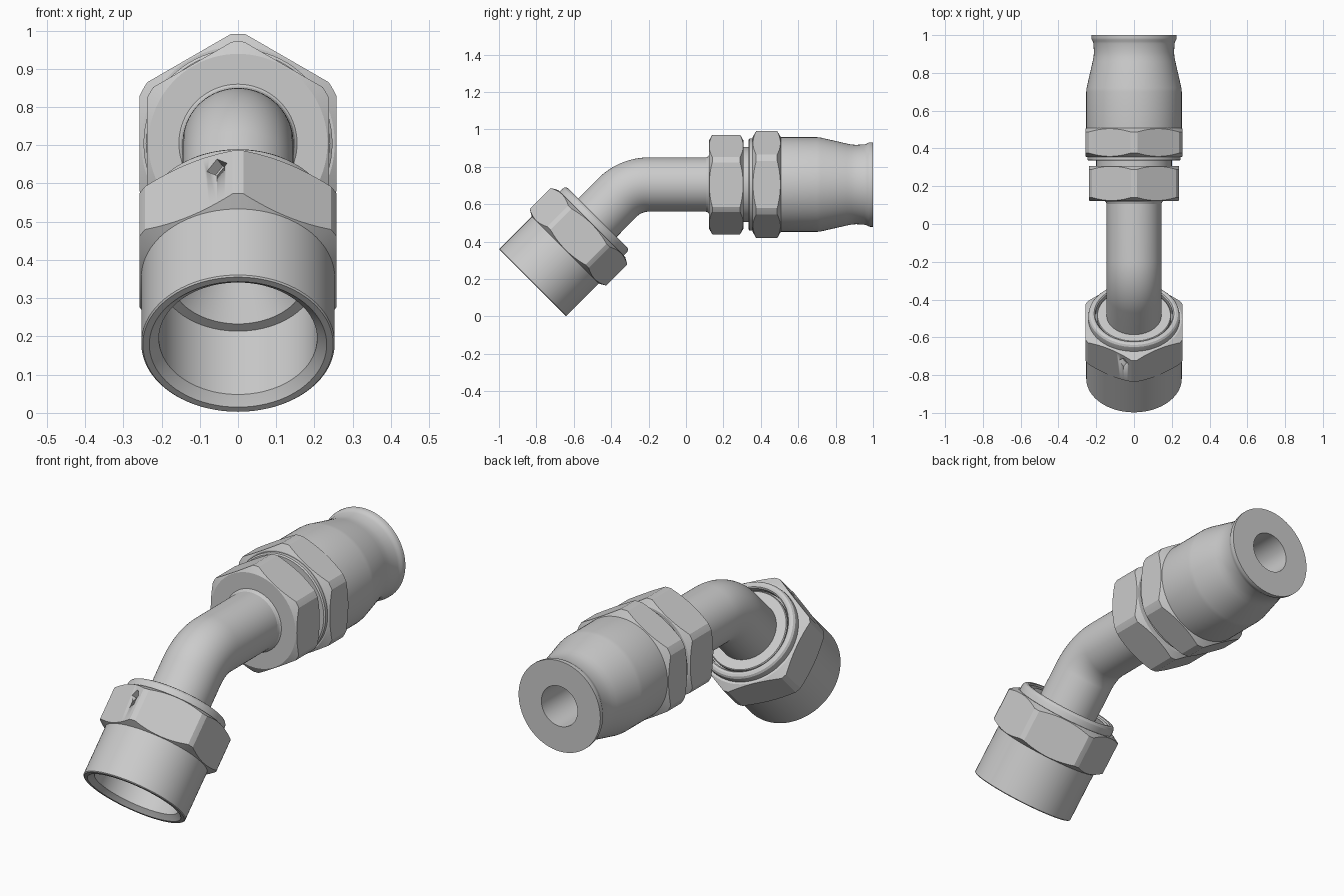
import bpy, bmesh
from math import pi, sin, cos, tan, acos
from mathutils import Matrix, Vector

if "Cube" in bpy.data.objects:
    bpy.data.objects.remove(bpy.data.objects["Cube"])

# Local frames: part axis is local z. Straight hose end and 45 degree swivel end.
STRAIGHT = Matrix.Translation((0, 0, .705)) @ Matrix.Rotation(-pi / 2, 4, 'X')
SWIVEL = Matrix.Translation((0, -.821, .179)) @ Matrix.Rotation(-pi / 4, 4, 'X')
ROUND = [2 * pi * i / 80 for i in range(80)]


def finish(name, bm):
    bmesh.ops.recalc_face_normals(bm, faces=bm.faces)
    me = bpy.data.meshes.new(name)
    bm.to_mesh(me)
    bm.free()
    ob = bpy.data.objects.new(name, me)
    bpy.context.collection.objects.link(ob)
    bpy.ops.object.select_all(action='DESELECT')
    ob.select_set(True)
    bpy.context.view_layer.objects.active = ob
    bpy.ops.object.shade_smooth_by_angle(angle=pi / 9)
    return ob


def skin(name, columns):
    """Skin closed profiles (lists of points) arranged in a closed circle."""
    bm = bmesh.new()
    cols = [[bm.verts.new(p) for p in c] for c in columns]
    n = len(cols[0])
    for i, a in enumerate(cols):
        b = cols[(i + 1) % len(cols)]
        for k in range(n):
            m = (k + 1) % n
            bm.faces.new((a[k], b[k], b[m], a[m]))
    return finish(name, bm)


def revolve(name, frame, profile, angles=ROUND):
    """profile: closed list of (axial, radius), or a function of angle."""
    get = profile if callable(profile) else (lambda t: profile)
    return skin(name, [[frame @ Vector((r * cos(t), r * sin(t), s)) for s, r in get(t)]
                       for t in angles])


def hex_ring(name, frame, s0, s1, flat, corner, bore):
    """Hexagon with trimmed corners and conical end chamfers."""
    half = acos(flat / corner)
    angles = []
    for k in range(6):
        mid = k * pi / 3
        angles += [mid + half * (i / 6 - 1) for i in range(13)]
        gap = pi / 3 - 2 * half
        angles += [mid + half + gap * j / 3 for j in (1, 2)]
    rc = flat - .004

    def profile(t):
        d = (t + pi / 6) % (pi / 3) - pi / 6
        h = min(flat / cos(d), corner)
        c = (h - rc) * .58
        return [(s0, bore), (s0, rc), (s0 + c, h), (s1 - c, h), (s1, rc), (s1, bore)]
    return revolve(name, frame, profile, angles)


# Bent tube: stations of (centre, tilt) swept with outer and inner walls
R, Y0, Z0 = .24, -.198, .705
stations = [(Vector((0, .20, Z0)), 0, .158), (Vector((0, .125, Z0)), 0, .158),
            (Vector((0, .117, Z0)), 0, .149), (Vector((0, .107, Z0)), 0, .145)]
for i in range(17):
    a = pi / 4 * i / 16
    stations.append((Vector((0, Y0 - R * sin(a), Z0 - R + R * cos(a))), a, .145))
stations.append((SWIVEL @ Vector((0, 0, .42)), pi / 4, .145))


def wall(t, radii):
    return [c + Vector((r * cos(t), -r * sin(t) * sin(a), r * sin(t) * cos(a)))
            for (c, a, _), r in zip(stations, radii)]


outer, inner = [s[2] for s in stations], [.1] * len(stations)
skin("bent_tube", [wall(t, outer) + wall(t, inner)[::-1] for t in ROUND])

# Straight end: small hexagon, neck with flange, large hexagon, hose sleeve
hex_ring("tube_hexagon", STRAIGHT, .122, .308, .238, .266, .14)
revolve("neck", STRAIGHT, [(.18, .1), (.18, .2), (.335, .2), (.335, .24), (.34, .247),
                           (.38, .247), (.38, .1)])
hex_ring("sleeve_hexagon", STRAIGHT, .356, .507, .257, .286, .2)
revolve("hose_sleeve", STRAIGHT, [
    (.37, .1), (.37, .24), (.49, .253), (.70, .253), (.72, .251), (.86, .219),
    (.885, .214), (.91, .212), (.955, .215), (.968, .219), (.976, .224), (.985, .226),
    (1, .226), (1, .1)])

# Swivel nut: threaded skirt with flared seat inside
revolve("swivel_skirt", SWIVEL, [
    (.004, .228), (0, .232), (0, .249), (.004, .253), (.27, .253), (.27, .22), (.44, .22),
    (.44, .15), (.44, .1), (.36, .1), (.256, .18), (.256, .207), (.022, .207)])

# Swivel nut hexagon with a retaining wire slot in one flat
nut = hex_ring("swivel_hexagon", SWIVEL, .248, .449, .257, .289, .215)
bm = bmesh.new()
bmesh.ops.create_cube(bm, size=1, matrix=SWIVEL @ Matrix.Rotation(4 * pi / 3, 4, 'Z')
                      @ Matrix.Translation((.257, .085, .39)) @ Matrix.Rotation(pi / 4, 4, 'X')
                      @ Matrix.Diagonal((.06, .043, .043, 1)))
cutter = finish("slot_cutter", bm)
cutter.hide_render = True
mod = nut.modifiers.new("slot", 'BOOLEAN')
mod.operation, mod.object = 'DIFFERENCE', cutter
bpy.context.view_layer.objects.active = nut
bpy.ops.object.modifier_apply(modifier="slot")
bpy.data.objects.remove(cutter)

# Rounded collar and inner washer at the back of the nut
revolve("collar", SWIVEL, [(.43, .205), (.484, .205), (.491, .211), (.493, .222), (.489, .233),
                           (.48, .24), (.468, .242), (.43, .242)])
revolve("inner_washer", SWIVEL, [(.43, .12), (.478, .12), (.478, .193), (.474, .197),
                                 (.455, .197), (.455, .21), (.43, .21)])
